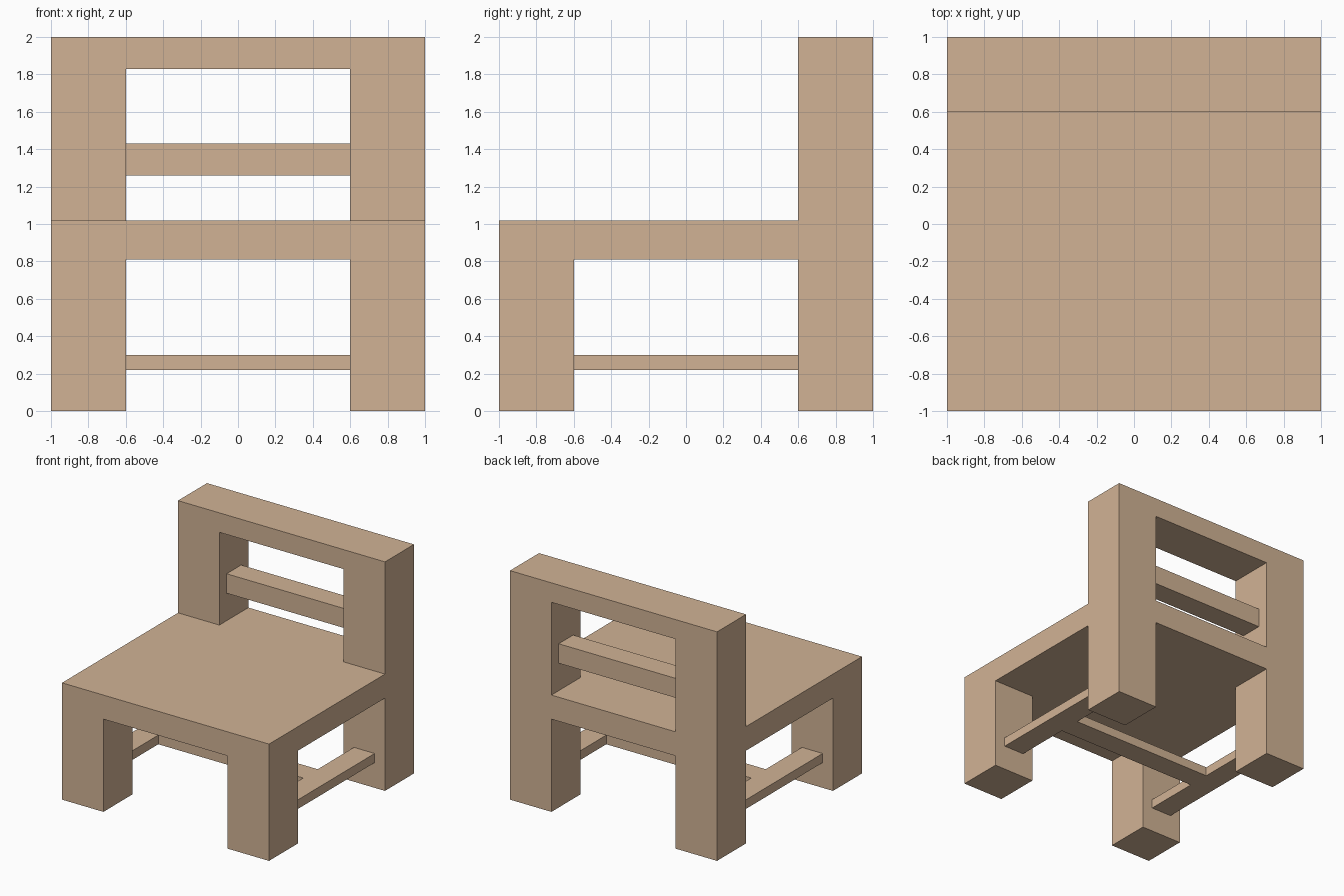
import bpy
import bmesh
from mathutils import Vector

if "Cube" in bpy.data.objects:
    bpy.data.objects.remove(bpy.data.objects["Cube"])

wood = bpy.data.materials.new("wood")
wood.diffuse_color = (0.64, 0.45, 0.30, 1.0)
wood.use_nodes = True
wood.node_tree.nodes["Principled BSDF"].inputs["Base Color"].default_value = wood.diffuse_color


def box(name, x, y, z):
    """Axis-aligned box from (min, max) ranges."""
    lo, hi = Vector((x[0], y[0], z[0])), Vector((x[1], y[1], z[1]))
    bm = bmesh.new()
    bmesh.ops.create_cube(bm, size=1)
    bmesh.ops.scale(bm, vec=hi - lo, verts=bm.verts)
    mesh = bpy.data.meshes.new(name)
    bm.to_mesh(mesh)
    bm.free()
    mesh.materials.append(wood)
    obj = bpy.data.objects.new(name, mesh)
    obj.location = (lo + hi) / 2
    bpy.context.collection.objects.link(obj)
    return obj


SEAT_BOTTOM, SEAT_TOP = 0.81, 1.02
RAIL_BOTTOM, HEIGHT = 1.83, 2.0
STRETCHER_Z = (0.22, 0.30)
FRONT, BACK = (-1, -0.6), (0.6, 1)

# Seat slab
box("seat", (-1, 1), (-1, 1), (SEAT_BOTTOM, SEAT_TOP))

# Legs, back posts and side stretchers, left and right
for side, s in (("left", -1), ("right", 1)):
    outer = sorted((s * 0.6, s * 1.0))
    box(f"front_leg_{side}", outer, FRONT, (0, SEAT_BOTTOM))
    box(f"back_leg_{side}", outer, BACK, (0, SEAT_BOTTOM))
    box(f"back_post_{side}", outer, BACK, (SEAT_TOP, RAIL_BOTTOM))
    box(f"side_stretcher_{side}", sorted((s * 0.7, s * 0.9)), (-0.6, 0.6), STRETCHER_Z)

# Cross stretcher joining the side stretchers
box("cross_stretcher", (-0.7, 0.7), (-0.1, 0.1), STRETCHER_Z)

# Backrest
box("top_rail", (-1, 1), BACK, (RAIL_BOTTOM, HEIGHT))
box("back_slat", (-0.6, 0.6), (0.7, 0.9), (1.26, 1.43))
